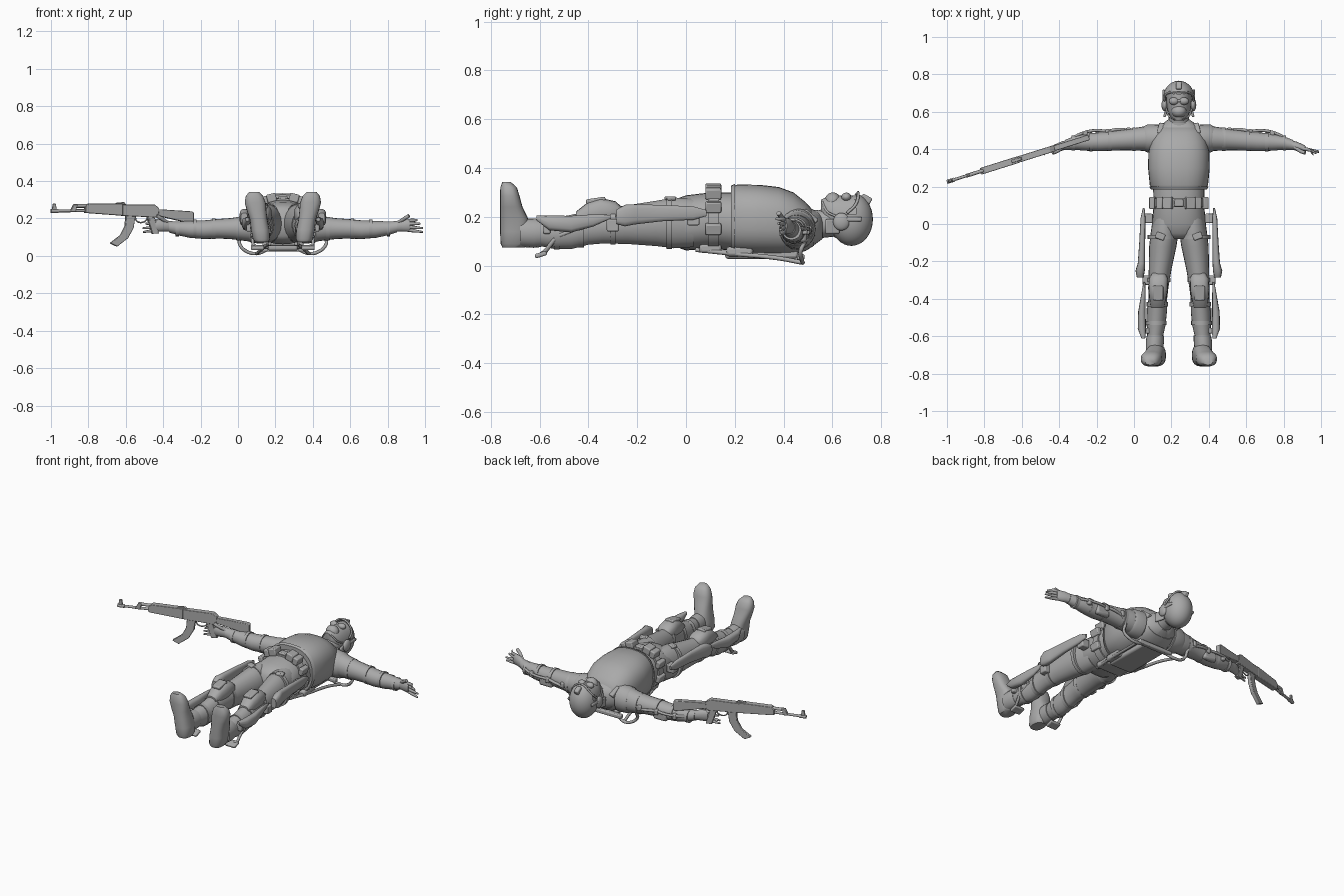
import bpy, bmesh, math
from mathutils import Vector, Euler

CX = 0.24  # body centre line
GREY = bpy.data.materials.new("plain grey")
GREY.diffuse_color = (0.4, 0.4, 0.4, 1)


def finish(name, bm, bevel=0.0, sub=0, angle=40):
    bmesh.ops.recalc_face_normals(bm, faces=bm.faces)
    me = bpy.data.meshes.new(name)
    bm.to_mesh(me)
    bm.free()
    me.materials.append(GREY)
    ob = bpy.data.objects.new(name, me)
    bpy.context.collection.objects.link(ob)
    if bevel:
        m = ob.modifiers.new("bevel", 'BEVEL')
        m.width, m.segments = bevel, 2
    if sub:
        ob.modifiers.new("smooth", 'SUBSURF').levels = sub
        ob.modifiers["smooth"].render_levels = sub
    bpy.ops.object.select_all(action='DESELECT')
    ob.select_set(True)
    bpy.context.view_layer.objects.active = ob
    bpy.ops.object.shade_smooth_by_angle(angle=math.radians(angle))
    return ob


def loft(name, axis, rows, n=20, power=2.0, s=0, angle=50):
    """Rows are x, y, z, radius, radius; with s = -1 or 1 x is a side offset."""
    bm, rings = bmesh.new(), []
    for x, y, z, a, b in rows:
        x = CX + s * x if s else x
        ring = []
        for i in range(n):
            c, d = math.cos(math.tau * i / n), math.sin(math.tau * i / n)
            c = a * math.copysign(abs(c) ** (2 / power), c)
            d = b * math.copysign(abs(d) ** (2 / power), d)
            off = {'X': (0, c, d), 'Y': (c, 0, d), 'Z': (c, d, 0)}[axis]
            ring.append(bm.verts.new(Vector((x, y, z)) + Vector(off)))
        rings.append(ring)
    for p, q in zip(rings, rings[1:]):
        for i in range(n):
            bm.faces.new((p[i], p[(i + 1) % n], q[(i + 1) % n], q[i]))
    bm.faces.new(rings[0])
    bm.faces.new(rings[-1])
    return finish(name, bm, angle=angle)


def box(name, pos, size, rot=(0, 0, 0), bevel=0.006):
    bm = bmesh.new()
    bmesh.ops.create_cube(bm, size=1)
    e = Euler(rot).to_matrix()
    for v in bm.verts:
        v.co = Vector(pos) + e @ (v.co * Vector(size))
    return finish(name, bm, bevel)


def ball(name, pos, radii, keep=None):
    bm = bmesh.new()
    bmesh.ops.create_uvsphere(bm, u_segments=28, v_segments=18, radius=1)
    for v in bm.verts:
        v.co = Vector(pos) + v.co * Vector(radii)
    if keep:
        drop = [f for f in bm.faces if not keep(f.calc_center_median())]
        bmesh.ops.delete(bm, geom=drop, context='FACES')
    return finish(name, bm)


def tube(name, pts, r, smooth=True, s=0):
    cu = bpy.data.curves.new(name, 'CURVE')
    cu.dimensions, cu.bevel_depth, cu.bevel_resolution = '3D', r, 2
    cu.use_fill_caps, cu.resolution_u = True, 6
    sp = cu.splines.new('BEZIER' if smooth else 'POLY')
    arr = sp.bezier_points if smooth else sp.points
    arr.add(len(pts) - 1)
    for p, (x, y, z) in zip(arr, pts):
        x = CX + s * x if s else x
        if smooth:
            p.co = (x, y, z)
            p.handle_left_type = p.handle_right_type = 'AUTO'
        else:
            p.co = (x, y, z, 1)
    ob = bpy.data.objects.new(name, cu)
    bpy.context.collection.objects.link(ob)
    bpy.ops.object.select_all(action='DESELECT')
    ob.select_set(True)
    bpy.context.view_layer.objects.active = ob
    bpy.ops.object.convert(target='MESH')
    ob = bpy.context.object
    ob.data.materials.clear()
    ob.data.materials.append(GREY)
    bpy.ops.object.shade_smooth_by_angle(angle=math.radians(50))


# Torso, vest and belt
loft("torso", 'Y', [(CX, -.08, .175, .07, .07), (CX, -.05, .175, .125, .095), (CX, .0, .175, .145, .113),
     (CX, .1, .185, .135, .115), (CX, .2, .18, .138, .12), (CX, .35, .165, .15, .115),
     (CX, .45, .16, .15, .105), (CX, .52, .155, .11, .075), (CX, .56, .16, .055, .05)], 28, 2.3)
loft("vest", 'Y', [(CX, .195, .19, .148, .136), (CX, .21, .19, .156, .142), (CX, .3, .187, .165, .144),
     (CX, .38, .182, .163, .14), (CX, .44, .172, .15, .128), (CX, .49, .16, .128, .1),
     (CX, .525, .152, .1, .07)], 32, 2.5)
loft("belt", 'Y', [(CX, .09, .185, .145, .124), (CX, .135, .187, .145, .124)], 28, 2.4)
loft("vest_hem", 'Y', [(CX, .185, .188, .15, .14), (CX, .2, .19, .158, .145)], 28, 2.5)
box("belt_buckle", (CX, .113, .312), (.05, .04, .016))
box("back_plate", (CX, .31, .045), (.16, .3, .035), bevel=.012)
box("back_bar", (CX, .47, .035), (.24, .03, .025))
box("lower_back_pack", (CX, .1, .07), (.18, .09, .035), bevel=.01)

# Neck and head
loft("neck", 'Y', [(CX, .5, .155, .065, .055), (CX, .545, .17, .055, .058), (CX, .62, .18, .055, .06)])
loft("collar", 'Y', [(CX, .505, .155, .085, .07), (CX, .54, .163, .068, .065)])
loft("face", 'Y', [(CX, .553, .235, .025, .035), (CX, .57, .22, .045, .058), (CX, .61, .2, .062, .085),
     (CX, .66, .19, .068, .1), (CX, .71, .19, .07, .095)], 24)
ball("helmet", (CX, .678, .19), (.083, .088, .109), lambda c: c.y > .695 or c.z < .215)
ball("face_mask", (CX, .602, .262), (.04, .034, .038))
tube("helmet_brim", [(CX - .078, .66, .215), (CX - .068, .695, .25), (CX, .705, .3),
     (CX + .068, .695, .25), (CX + .078, .66, .215)], .006)
box("helmet_mount", (CX, .738, .272), (.03, .045, .03), (-.5, 0, 0))
box("goggle_bridge", (CX, .658, .285), (.09, .014, .018))

for s, side in ((-1, "right"), (1, "left")):
    X = lambda d: CX + s * d
    # Headgear
    ball(side + "_goggle", (X(.027), .657, .281), (.026, .02, .018))
    ball(side + "_ear_cup", (X(.076), .637, .18), (.017, .034, .036))
    box(side + "_ear_flap", (X(.07), .6, .16), (.014, .06, .06), (0, 0, s * .25))
    box(side + "_helmet_rail", (X(.081), .685, .19), (.012, .07, .02))
    tube(side + "_chin_strap", [(.07, .62, .2), (.055, .58, .22), (.02, .558, .262)], .005, s=s)
    # Vest straps and belt pouches
    box(side + "_shoulder_strap", (X(.09), .505, .2), (.045, .07, .03), (-.7, 0, s * .2))
    for i, (d, z, t) in enumerate(((.06, .31, .05), (.1, .295, .035), (.14, .24, .03), (.14, .15, .03))):
        box(f"{side}_pouch_{i}", (X(d), .112, z), (t, .065, .045), (0, s * .25, 0))
    box(side + "_back_pouch", (X(.08), .22, .058), (.06, .11, .04), bevel=.012)

    # Arm with cuffs
    loft(side + "_arm", 'X', [(.09, .455, .155, .065, .08), (.15, .457, .15, .07, .077), (.21, .455, .147, .063, .066),
         (.28, .45, .146, .056, .056), (.35, .445, .145, .052, .052), (.42, .44, .14, .051, .05),
         (.5, .437, .142, .045, .045), (.56, .433, .147, .036, .037), (.61, .422, .156, .027, .03)], s=s)
    for i, (d, y, r) in enumerate(((.24, .453, .063), (.37, .444, .055), (.47, .438, .05), (.565, .433, .04))):
        loft(f"{side}_arm_cuff_{i}", 'X', [(d - .009, y, .145, r, r), (d + .009, y, .145, r, r)], s=s)
    loft(side + "_shoulder_cap", 'X', [(.11, .456, .15, .076, .085), (.17, .457, .148, .074, .078),
         (.185, .457, .148, .066, .068)], s=s)
    box(side + "_elbow_pad", (X(.4), .478, .125), (.09, .035, .06), bevel=.012)
    # Hand
    loft(side + "_palm", 'X', [(.595, .426, .155, .024, .027), (.63, .415, .162, .025, .033),
         (.665, .405, .163, .02, .034), (.68, .4, .163, .014, .03)], 14, s=s)
    for i, (dx, y, z) in enumerate(((.748, .385, .128), (.75, .388, .148), (.735, .378, .172), (.72, .37, .192))):
        z0 = .14 + i * .016
        loft(f"{side}_finger_{i}", 'X', [(.66, .404, z0, .01, .01), (.7, .396, (z0 + z) / 2, .0095, .009),
             (dx, y, z, .005, .005)], 8, s=s)
    tube(side + "_thumb", [(.62, .41, .18), (.65, .39, .2), (.675, .38, .215)], .01, s=s)

    # Frame hoses and arm struts
    tube(side + "_shoulder_hose", [(.08, .46, .035), (.14, .478, .013), (.19, .475, .022), (.23, .47, .06),
         (.235, .488, .1), (.27, .5, .13), (.33, .505, .145), (.38, .495, .15)], .009, s=s)
    tube(side + "_forearm_strut", [(.38, .495, .15), (.45, .5, .15), (.53, .48, .152), (.58, .45, .155)], .008, s=s)
    tube(side + "_back_hose", [(.07, .04, .065), (.1, .2, .048), (.12, .38, .03), (.14, .478, .012)], .009, s=s)
    for i, (d, y) in enumerate(((.27, .503), (.38, .495), (.5, .485))):
        box(f"{side}_strut_joint_{i}", (X(d), y, .145), (.025, .025, .035))

    # Leg, knee pad and straps
    loft(side + "_leg", 'Y', [(.072, .03, .175, .068, .1), (.077, -.05, .175, .074, .105), (.086, -.12, .173, .073, .094),
         (.1, -.24, .168, .061, .08), (.11, -.34, .163, .054, .073), (.113, -.4, .155, .05, .07),
         (.117, -.47, .138, .053, .071), (.121, -.54, .132, .05, .064), (.127, -.6, .133, .042, .053),
         (.131, -.68, .13, .04, .046)], 22, s=s)
    loft(side + "_knee_pad", 'Y', [(.107, -.262, .215, .035, .025), (.109, -.29, .218, .05, .046), (.111, -.35, .222, .052, .055),
         (.113, -.4, .212, .045, .05), (.115, -.45, .19, .035, .032)], 16, 2.6, s=s)
    box(side + "_knee_plate", (X(.111), -.37, .267), (.055, .08, .02), (.15, 0, 0))
    for i, (d, y, z, a, b) in enumerate(((.086, -.07, .175, .082, .106), (.108, -.3, .166, .062, .079),
                                         (.115, -.43, .148, .057, .073), (.121, -.53, .133, .055, .068))):
        loft(f"{side}_leg_strap_{i}", 'Y', [(d, y - .01, z, a, b), (d, y + .012, z, a, b)], s=s)
    box(side + "_thigh_clip", (X(.1), -.065, .275), (.05, .035, .018), (0, 0, s * .35))
    # Side frame panels and lower bracket
    loft(side + "_thigh_panel", 'Y', [(.188, .085, .215, .005, .012), (.192, .03, .215, .013, .028),
         (.196, -.1, .215, .016, .034), (.2, -.21, .21, .02, .042), (.207, -.25, .205, .025, .045),
         (.207, -.285, .2, .018, .03)], 14, 3, s=s)
    loft(side + "_shin_panel", 'Y', [(.185, -.31, .2, .005, .008), (.19, -.38, .185, .012, .025), (.198, -.47, .17, .02, .034),
         (.198, -.56, .175, .022, .03), (.19, -.612, .195, .01, .01)], 12, 2.6, s=s)
    box(side + "_hip_joint", (X(.165), .03, .19), (.05, .05, .05))
    box(side + "_knee_joint", (X(.175), -.3, .165), (.04, .05, .05))
    box(side + "_ankle_joint", (X(.17), -.57, .15), (.05, .03, .04))
    tube(side + "_heel_bracket", [(.165, -.45, .15), (.165, -.53, .12), (.16, -.575, .06), (.13, -.6, .042)], .009, False, s)
    box(side + "_heel_clip", (X(.135), -.595, .045), (.07, .05, .018), (.3, 0, 0))
    # Boot
    loft(side + "_boot", 'Z', [(.113, -.705, .075, .036, .048), (.115, -.703, .09, .046, .057), (.121, -.7, .14, .05, .062),
         (.13, -.705, .195, .047, .057), (.14, -.716, .24, .052, .046), (.148, -.722, .285, .056, .04),
         (.152, -.727, .32, .046, .034), (.154, -.735, .342, .026, .018)], 20, 2.5, s=s)
    loft(side + "_boot_cuff", 'Y', [(.125, -.595, .133, .046, .057), (.128, -.625, .133, .049, .06),
         (.131, -.68, .135, .046, .058)], s=s)


# Rifle: profiles drawn along its length, swung onto the arm's line
def gun(x, z, w=0.0):
    return Vector((x, .225 + (x + 1) * .314, z)) + w * Vector((-.3, .954, 0))


def plate(name, pts, width):
    bm = bmesh.new()
    a = [bm.verts.new(gun(x, z, -width / 2)) for x, z in pts]
    b = [bm.verts.new(gun(x, z, width / 2)) for x, z in pts]
    bm.faces.new(a)
    bm.faces.new(b)
    for i in range(len(a)):
        j = (i + 1) % len(a)
        bm.faces.new((a[i], a[j], b[j], b[i]))
    finish(name, bm, .003, angle=30)


tube("rifle_barrel", [gun(-1, .24), gun(-.6, .245)], .008, False)
tube("rifle_muzzle", [gun(-1, .24), gun(-.96, .24)], .011, False)
tube("rifle_gas_tube", [gun(-.88, .267), gun(-.6, .268)], .01, False)
plate("rifle_front_sight", [(-.995, .245), (-.97, .245), (-.975, .28), (-.99, .28)], .012)
plate("rifle_gas_block", [(-.9, .235), (-.87, .235), (-.86, .275), (-.88, .275)], .02)
plate("rifle_handguard", [(-.82, .23), (-.62, .215), (-.62, .28), (-.8, .28), (-.82, .265)], .036)
plate("rifle_receiver", [(-.63, .215), (-.43, .205), (-.425, .255), (-.45, .275), (-.63, .275)], .034)
plate("rifle_rear_sight", [(-.66, .275), (-.6, .275), (-.61, .288), (-.65, .284)], .016)
plate("rifle_stock", [(-.435, .215), (-.37, .2), (-.25, .172), (-.24, .18), (-.24, .232), (-.25, .238), (-.435, .25)], .03)
plate("rifle_magazine", [(-.6, .22), (-.605, .16), (-.63, .11), (-.685, .068), (-.648, .05), (-.59, .095),
      (-.56, .15), (-.55, .22)], .022)
plate("rifle_grip", [(-.49, .215), (-.45, .21), (-.435, .15), (-.425, .12), (-.46, .118)], .026)
tube("rifle_trigger_guard", [gun(-.55, .21), gun(-.54, .185), gun(-.5, .183), gun(-.485, .2)], .004)
